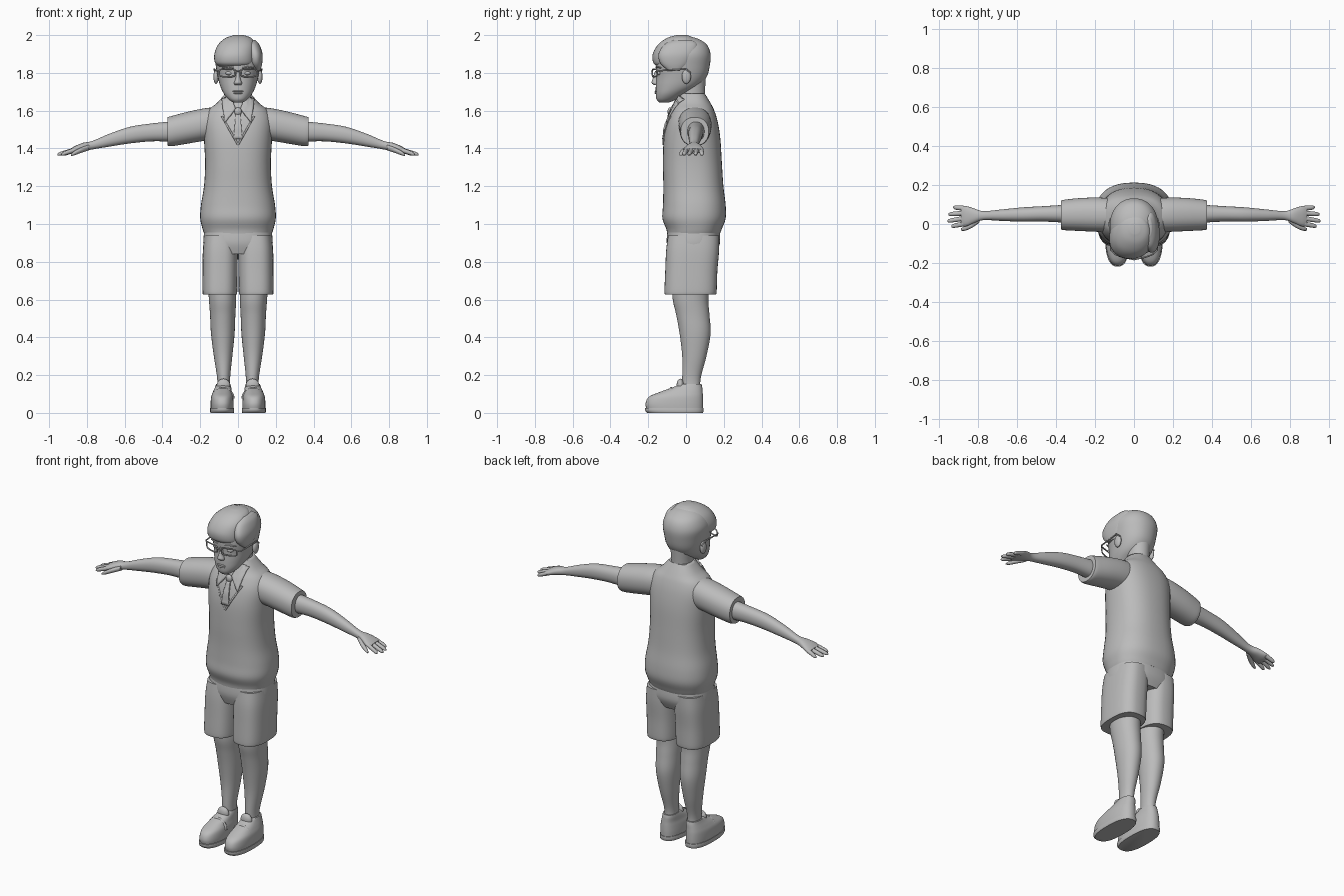
import bpy, bmesh, math
from mathutils import Vector

cube = bpy.data.objects.get("Cube")
if cube:
    bpy.data.objects.remove(cube)

grey = bpy.data.materials.new("plain_grey")
grey.use_nodes = True
TONE = (0.5, 0.5, 0.5, 1)
grey.diffuse_color = TONE
grey.node_tree.nodes["Principled BSDF"].inputs["Base Color"].default_value = TONE


def finish(name, bm, mirror=False):
    bmesh.ops.recalc_face_normals(bm, faces=bm.faces)
    mesh = bpy.data.meshes.new(name)
    bm.to_mesh(mesh)
    bm.free()
    for p in mesh.polygons:
        p.use_smooth = True
    mesh.set_sharp_from_angle(angle=math.radians(50))
    mesh.materials.append(grey)
    ob = bpy.data.objects.new(name, mesh)
    bpy.context.collection.objects.link(ob)
    if mirror:
        ob.modifiers.new("both_sides", "MIRROR")
    return ob


def smooth_rows(rows, k=5):
    """Catmull-Rom interpolation between the given sections."""
    out = []
    for i in range(len(rows) - 1):
        p = [Vector(rows[min(max(i + j, 0), len(rows) - 1)]) for j in (-1, 0, 1, 2)]
        for s in range(k):
            t = s / k
            out.append(p[1] + (p[2] - p[0]) * t / 2
                       + (p[0] * 2 - p[1] * 5 + p[2] * 4 - p[3]) * t * t / 2
                       + (p[1] * 3 - p[0] - p[2] * 3 + p[3]) * t ** 3 / 2)
    return out + [Vector(rows[-1])]


def loft(name, rows, axis="z", power=2.0, mirror=False, seg=40):
    """Sections are (position, a low, a high, b low, b high) along an axis."""
    bm = bmesh.new()
    rings = []
    for t, a0, a1, b0, b1 in smooth_rows([Vector(r) for r in rows]):
        ring = []
        for i in range(seg):
            u = math.tau * i / seg
            c, s = math.cos(u), math.sin(u)
            a = (a0 + a1) / 2 + (a1 - a0) / 2 * math.copysign(abs(c) ** (2 / power), c)
            b = (b0 + b1) / 2 + (b1 - b0) / 2 * math.copysign(abs(s) ** (2 / power), s)
            ring.append(bm.verts.new((a, b, t) if axis == "z" else (t, a, b)))
        rings.append(ring)
    for r, q in zip(rings, rings[1:]):
        for i in range(seg):
            j = (i + 1) % seg
            bm.faces.new((r[i], r[j], q[j], q[i]))
    bm.faces.new(rings[0])
    bm.faces.new(rings[-1])
    return finish(name, bm, mirror)


def blob(name, centre, size, mirror=False):
    bm = bmesh.new()
    bmesh.ops.create_uvsphere(bm, u_segments=24, v_segments=16, radius=1)
    bmesh.ops.scale(bm, vec=size, verts=bm.verts)
    bmesh.ops.translate(bm, vec=centre, verts=bm.verts)
    return finish(name, bm, mirror)


def tube(name, points, radius, cyclic=False, mirror=False):
    cu = bpy.data.curves.new(name, "CURVE")
    cu.dimensions = "3D"
    cu.bevel_depth, cu.bevel_resolution, cu.use_fill_caps = radius, 2, True
    sp = cu.splines.new("POLY")
    sp.points.add(len(points) - 1)
    for p, co in zip(sp.points, points):
        p.co = (*co, 1)
    sp.use_cyclic_u = cyclic
    cu.materials.append(grey)
    ob = bpy.data.objects.new(name, cu)
    bpy.context.collection.objects.link(ob)
    if mirror:
        ob.modifiers.new("both_sides", "MIRROR")
    return ob


# Knitted vest, from hem to neck
VEST_POWER = 2.4
vest = [(.95, -.18, .18, -.1, .18), (.975, -.188, .188, -.105, .19),
        (1.03, -.2, .2, -.125, .21), (1.1, -.196, .196, -.122, .21),
        (1.2, -.18, .18, -.12, .198), (1.32, -.174, .174, -.122, .19),
        (1.45, -.18, .18, -.118, .182), (1.54, -.182, .182, -.1, .168),
        (1.6, -.16, .16, -.075, .15), (1.64, -.112, .112, -.055, .13),
        (1.69, -.068, .068, -.03, .1)]
loft("vest", vest, power=VEST_POWER)
vest_rows = smooth_rows([Vector(r) for r in vest])


def vest_front(x, z):
    r = min(vest_rows, key=lambda q: abs(q[0] - z))
    k = max(0, 1 - min(abs(x) / r[2], 1) ** VEST_POWER) ** (1 / VEST_POWER)
    return (r[3] + r[4]) / 2 - (r[4] - r[3]) / 2 * k


def patch(name, corners, lift=0.006, mirror=True, n=8):
    """Thin cloth panel laid on the front of the vest."""
    a, b, c, d = [Vector(p) for p in corners]
    bm = bmesh.new()
    grid = []
    for i in range(n + 1):
        row = []
        for j in range(n + 1):
            p = a.lerp(b, i / n).lerp(d.lerp(c, i / n), j / n)
            row.append(bm.verts.new((p.x, vest_front(p.x, p.y) - lift, p.y)))
        grid.append(row)
    for i in range(n):
        for j in range(n):
            bm.faces.new((grid[i][j], grid[i + 1][j], grid[i + 1][j + 1], grid[i][j + 1]))
    ob = finish(name, bm, mirror)
    sol = ob.modifiers.new("thickness", "SOLIDIFY")
    sol.thickness, sol.offset = 0.009, 0
    return ob


# Collar wings, tie and V neckline
patch("collar_wings", [(.04, 1.68), (.012, 1.61), (.07, 1.535), (.085, 1.66)])
patch("tie_blade", [(-.012, 1.58), (-.024, 1.45), (.024, 1.45), (.012, 1.58)], .004, False)
blob("tie_knot", (0, vest_front(0, 1.59) - .004, 1.595), (.02, .014, .022))
edge = [(.085 * t, 1.42 + .15 * t) for t in (0, .25, .5, .75, 1)]
tube("neckline_trim", [(x, vest_front(x, z), z) for x, z in edge], .005, mirror=True)

# Sleeves and bare arms
loft("sleeves", [(.1, -.04, .13, 1.45, 1.62), (.18, -.04, .135, 1.44, 1.612),
                 (.27, -.036, .133, 1.425, 1.593), (.35, -.032, .125, 1.412, 1.572),
                 (.374, -.028, .12, 1.415, 1.565)], "x", 2.2, True)
loft("arms", [(.33, .005, .1, 1.435, 1.545), (.45, .012, .092, 1.438, 1.533),
              (.57, .012, .085, 1.427, 1.515), (.68, .016, .074, 1.41, 1.478),
              (.77, .02, .066, 1.395, 1.44), (.82, .004, .08, 1.385, 1.43),
              (.86, -.012, .092, 1.376, 1.414), (.885, -.008, .09, 1.374, 1.4)],
     "x", 2.2, True)

# Fingers and thumbs
for name, y, end, tip in (("index", .002, -.012, .935), ("middle", .03, .015, .955),
                          ("ring", .056, .05, .95), ("little", .08, .085, .925)):
    rows = []
    for t, r in ((0, .013), (.45, .012), (.85, .01), (1, .004)):
        x, cy, cz = .865 + (tip - .865) * t, y + (end - y) * t, 1.392 - .024 * t
        rows.append((x, cy - r, cy + r, cz - r, cz + r))
    loft(name + "_fingers", rows, "x", mirror=True, seg=16)
loft("thumbs", [(.79, .008, .04, 1.39, 1.42), (.83, -.02, .012, 1.377, 1.405),
                (.865, -.034, -.01, 1.364, 1.387), (.885, -.034, -.022, 1.36, 1.37)],
     "x", mirror=True, seg=16)

# Shorts: hips and two wide legs
loft("shorts_hips", [(.84, -.176, .176, -.085, .155), (.9, -.184, .184, -.102, .18),
                     (.97, -.178, .178, -.098, .178)], power=2.5)
loft("shorts_legs", [(.628, .008, .182, -.108, .155), (.64, .004, .188, -.114, .162),
                     (.75, .002, .188, -.11, .166), (.86, .001, .186, -.105, .175),
                     (.94, .001, .178, -.095, .176)], power=2.7, mirror=True)

# Bare legs
loft("legs", [(.1, .04, .112, -.02, .078), (.18, .042, .11, -.02, .077),
              (.3, .03, .128, -.02, .108), (.42, .018, .143, -.034, .13),
              (.52, .014, .148, -.052, .124), (.6, .01, .154, -.07, .118),
              (.7, .012, .16, -.075, .125)], power=2.1, mirror=True)

# Shoes with soles, tongues and straps
loft("shoes", [(.015, .024, .144, -.208, .09), (.05, .023, .145, -.214, .091),
               (.085, .026, .142, -.196, .09), (.11, .032, .133, -.14, .088),
               (.135, .036, .122, -.072, .086), (.152, .04, .116, -.03, .082)],
     power=2.4, mirror=True)
loft("soles", [(0, .022, .146, -.205, .09), (.012, .02, .148, -.216, .093),
               (.026, .021, .147, -.218, .093)], power=2.5, mirror=True)
blob("shoe_tongues", (.077, -.03, .145), (.036, .02, .036), True)
strap = [(.08 + .054 * math.cos(a), -.078, .075 + .054 * math.sin(a))
         for a in [math.pi * i / 12 for i in range(13)]]
tube("shoe_straps", strap, .008, mirror=True)

# Neck and head
loft("neck", [(1.6, -.07, .07, -.03, .105), (1.68, -.058, .058, -.035, .1),
              (1.78, -.065, .065, -.03, .105)])
loft("head", [(1.643, -.025, .025, -.142, -.09), (1.66, -.05, .05, -.156, -.05),
              (1.69, -.075, .075, -.16, .0), (1.73, -.094, .094, -.16, .07),
              (1.78, -.107, .107, -.157, .11), (1.84, -.118, .118, -.16, .126),
              (1.9, -.123, .123, -.148, .13), (1.95, -.102, .102, -.12, .11),
              (1.98, -.065, .065, -.08, .065), (1.993, -.025, .025, -.04, .02)],
     power=2.15)
blob("ears", (.116, .002, 1.78), (.014, .024, .038), True)

# Parted hair
loft("hair_sweep", [(1.835, -.1, .07, -.155, -.02), (1.855, -.122, .086, -.174, .01),
                    (1.9, -.125, .092, -.176, .04), (1.95, -.105, .092, -.148, .05),
                    (1.985, -.065, .07, -.1, .04), (2, -.02, .03, -.05, .005)], power=2.2)
loft("hair_side", [(1.81, .09, .118, -.09, -.03), (1.85, .06, .128, -.135, .02),
                   (1.9, .05, .13, -.145, .05), (1.95, .045, .113, -.115, .06),
                   (1.975, .06, .09, -.06, .03)], power=2.2)

# Face
loft("nose", [(1.735, -.017, .017, -.167, -.14), (1.747, -.021, .021, -.182, -.14),
              (1.77, -.013, .013, -.176, -.14), (1.81, -.008, .008, -.164, -.14)], seg=20)
blob("eyes", (.046, -.142, 1.798), (.02, .012, .01), True)
blob("upper_lip", (0, -.158, 1.703), (.028, .008, .005))
blob("lower_lip", (0, -.157, 1.693), (.023, .009, .006))
tube("eyebrows", [(.02, -.156, 1.826), (.05, -.152, 1.832), (.082, -.134, 1.827)], .004,
     mirror=True)

# Glasses
rim = []
for i in range(24):
    c, s = math.cos(math.tau * i / 24), math.sin(math.tau * i / 24)
    x = .057 + .043 * math.copysign(abs(c) ** .5, c)
    rim.append((x, -.178 + 2.5 * x * x, 1.8 + .02 * math.copysign(abs(s) ** .5, s)))
tube("glasses_rims", rim, .004, True, True)
tube("glasses_bridge", [(-.016, -.178, 1.806), (0, -.182, 1.81), (.016, -.178, 1.806)], .004)
tube("glasses_temples", [(.099, -.153, 1.81), (.118, -.135, 1.812), (.122, -.06, 1.816),
                         (.126, .0, 1.82), (.122, .025, 1.8)], .004, mirror=True)
